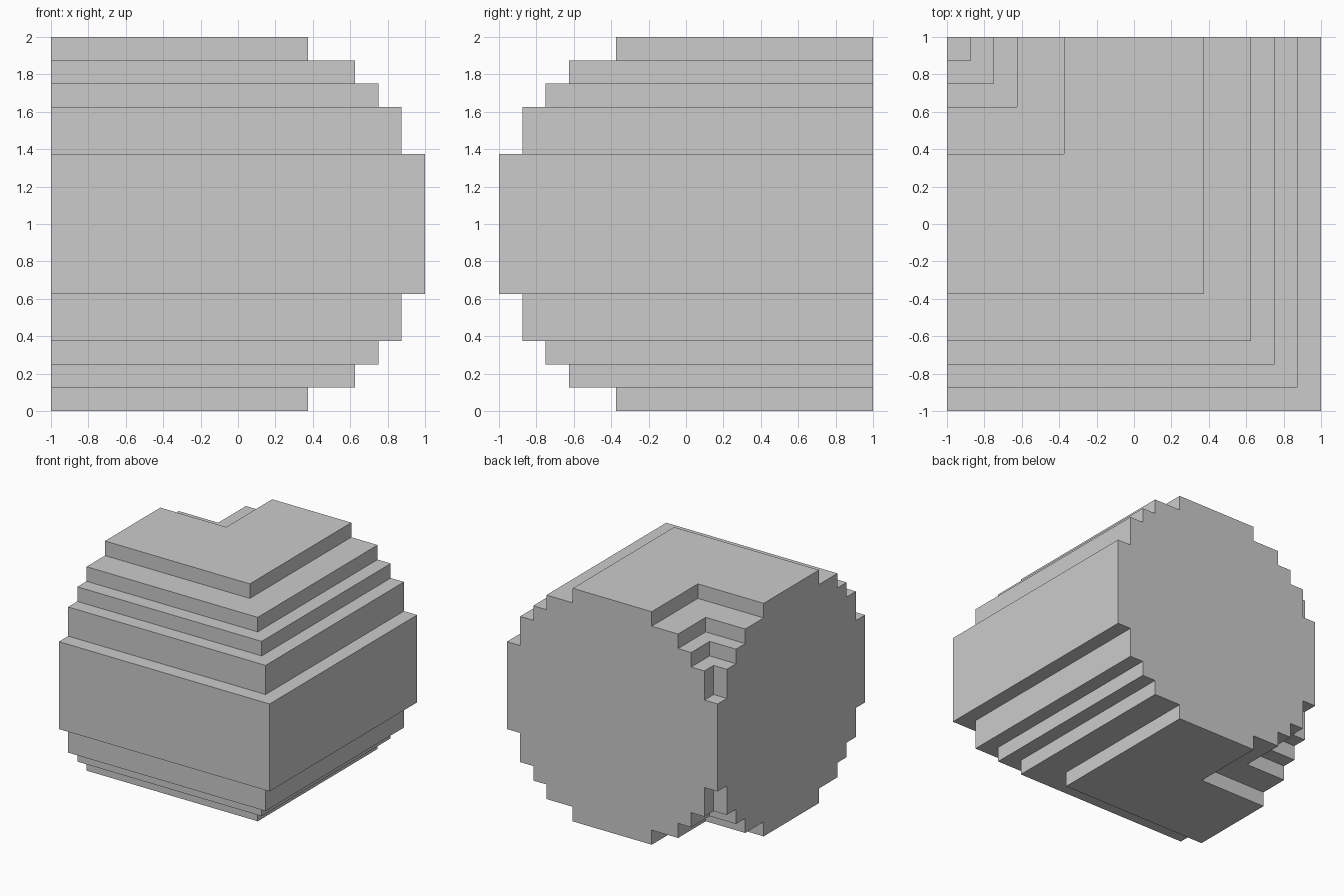
import bpy, bmesh

if "Cube" in bpy.data.objects:
    bpy.data.objects.remove(bpy.data.objects["Cube"])

# (half-width, height where the layer starts, height where it ends), lower half
lower = [(0.375, 0, 0.125), (0.625, 0.125, 0.25), (0.75, 0.25, 0.375), (0.875, 0.375, 0.625)]
upper = [(r, 2 - b, 2 - a) for r, a, b in reversed(lower)]
layers = lower + [(1, 0.625, 1.375)] + upper

bm = bmesh.new()


def ring(r, z):
    """L-shaped outline of one layer: stepped front/right, notched back-left corner."""
    outline = [(-1, -r), (r, -r), (r, 1), (-r, 1), (-r, r), (-1, r)]
    return [bm.verts.new((x, y, z)) for x, y in outline]


rings = [ring(r, z) for r, a, b in layers for z in (a, b)]

# stepped front, right and notch walls
for low, high in zip(rings, rings[1:]):
    for i in (0, 1, 3, 4):
        bm.faces.new((low[i], low[i + 1], high[i + 1], high[i]))

# flat back and left walls with the stepped round silhouette
for i, j in ((2, 3), (5, 0)):
    bm.faces.new([k[i] for k in rings] + [k[j] for k in reversed(rings)])

# bottom and top
bm.faces.new(rings[0])
bm.faces.new(rings[-1])

# merge the vanished notch of the widest layer and clean up
bmesh.ops.remove_doubles(bm, verts=bm.verts[:], dist=0.001)
bmesh.ops.dissolve_limit(bm, angle_limit=0.02, verts=bm.verts[:], edges=bm.edges[:])
bmesh.ops.recalc_face_normals(bm, faces=bm.faces[:])

mesh = bpy.data.meshes.new("stepped_block")
bm.to_mesh(mesh)
bm.free()
bpy.context.collection.objects.link(bpy.data.objects.new("stepped_block", mesh))
